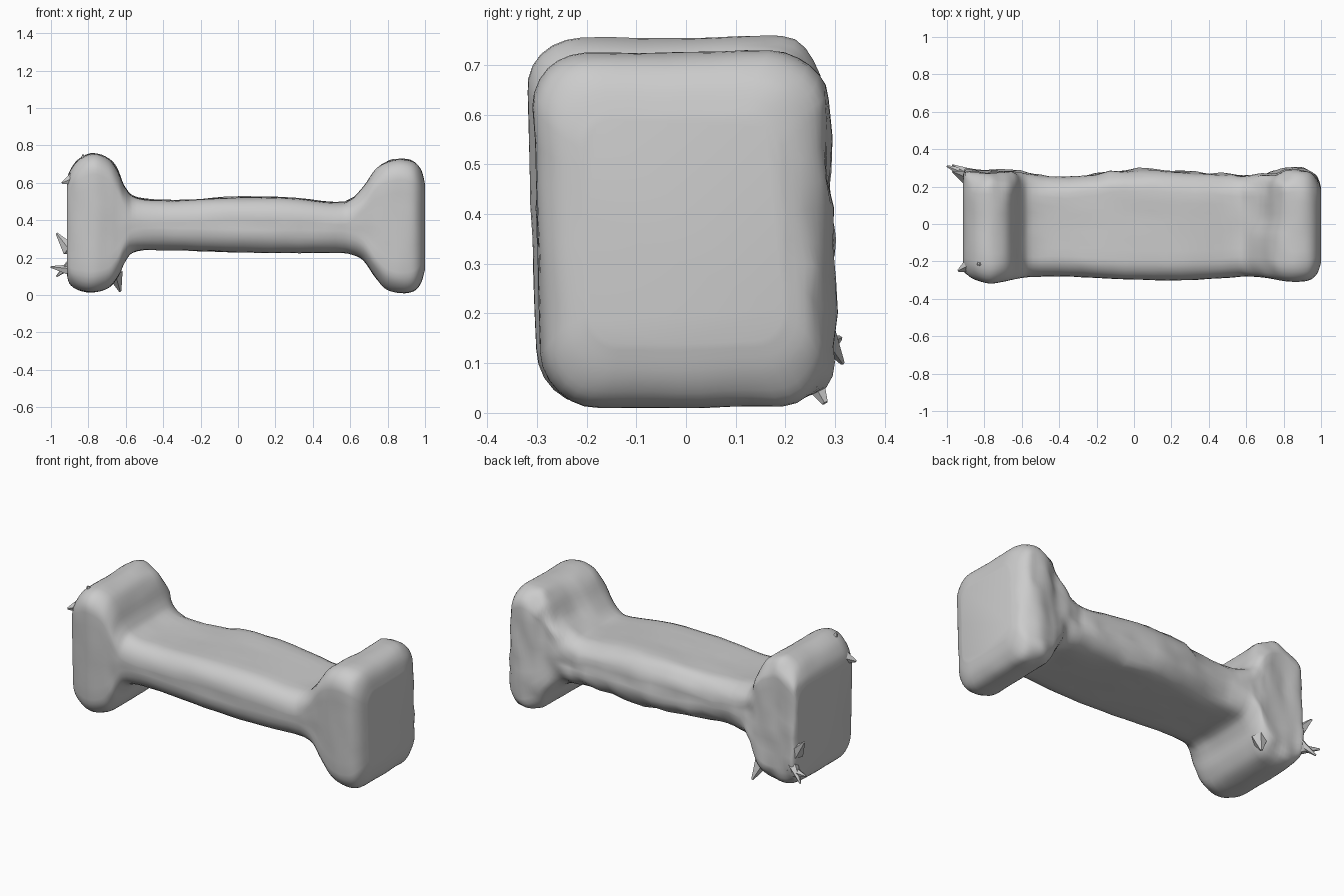
import bpy, bmesh, math
from mathutils import Vector, noise

if "Cube" in bpy.data.objects:
    bpy.data.objects.remove(bpy.data.objects["Cube"])

# Stations along the bone: x, top z, bottom z, front y, back y, corner radius
STATIONS = [
    (-0.915, 0.60, 0.11, -0.24, 0.26, 0.08),
    (-0.90, 0.66, 0.06, -0.26, 0.285, 0.09),
    (-0.85, 0.725, 0.025, -0.29, 0.285, 0.11),
    (-0.77, 0.755, 0.015, -0.31, 0.28, 0.11),
    (-0.69, 0.725, 0.04, -0.30, 0.28, 0.11),
    (-0.64, 0.655, 0.10, -0.29, 0.28, 0.11),
    (-0.60, 0.57, 0.185, -0.285, 0.275, 0.11),
    (-0.54, 0.52, 0.235, -0.28, 0.27, 0.11),
    (-0.35, 0.505, 0.24, -0.28, 0.25, 0.11),
    (-0.05, 0.52, 0.23, -0.295, 0.29, 0.11),
    (0.25, 0.52, 0.225, -0.30, 0.28, 0.11),
    (0.52, 0.495, 0.225, -0.285, 0.265, 0.11),
    (0.60, 0.51, 0.22, -0.28, 0.26, 0.11),
    (0.67, 0.58, 0.185, -0.28, 0.26, 0.11),
    (0.73, 0.665, 0.10, -0.285, 0.27, 0.11),
    (0.79, 0.71, 0.035, -0.295, 0.285, 0.11),
    (0.87, 0.725, 0.01, -0.30, 0.295, 0.11),
    (0.94, 0.71, 0.02, -0.29, 0.28, 0.11),
    (0.98, 0.665, 0.07, -0.255, 0.245, 0.10),
    (1.00, 0.59, 0.14, -0.20, 0.19, 0.06),
]
STEPS, SIDE, CORNER = 4, 7, 6


def spline(i, t):
    """Catmull-Rom interpolation of the station rows."""
    n = len(STATIONS) - 1
    rows = [STATIONS[min(max(i + k, 0), n)] for k in (-1, 0, 1, 2)]
    return [0.5 * (2 * b + (c - a) * t + (2 * a - 5 * b + 4 * c - d) * t * t
                   + (3 * b - a - 3 * c + d) * t ** 3) for a, b, c, d in zip(*rows)]


def section(x, top, bottom, front, back, r):
    """Rounded rectangle in the yz plane with evenly divided sides."""
    r = min(r, (top - bottom) * 0.48)
    arcs = []
    for k, (cy, cz) in enumerate([(back - r, top - r), (front + r, top - r),
                                  (front + r, bottom + r), (back - r, bottom + r)]):
        arcs.append([Vector((x, cy + r * math.cos(a), cz + r * math.sin(a)))
                     for a in [math.pi / 2 * (k + j / CORNER) for j in range(CORNER + 1)]])
    pts = []
    for k, arc in enumerate(arcs):
        pts += arc
        pts += [arc[-1].lerp(arcs[(k + 1) % 4][0], j / SIDE) for j in range(1, SIDE)]
    return pts


def weather(p):
    """Slight lean, worn notch in the right knob and a lumpy back."""
    y, z = p.y, p.z
    q = Vector((p.x, y - 0.035 * (z - 0.37), z + 0.03 * max(y, 0)))
    if 0.6 < p.x < 0.85 and z > 0.5 and y > -0.05:
        q.x += 0.045 * min(1, (y + 0.05) / 0.08) * min(1, (z - 0.5) / 0.06) * (0.85 - p.x) / 0.25
    rough = 0.004 + 0.012 * min(1, max(0, (y - 0.12) / 0.12))
    lump = noise.noise_vector(p * 11) * rough
    lump.x *= 0.0 if abs(p.x) > 0.9 else 0.5
    return q + lump


def make_object(name, bm):
    bmesh.ops.recalc_face_normals(bm, faces=bm.faces[:])
    mesh = bpy.data.meshes.new(name)
    bm.to_mesh(mesh)
    bm.free()
    ob = bpy.data.objects.new(name, mesh)
    bpy.context.collection.objects.link(ob)
    return ob


# Bone body: lofted sections with flat end faces
bm = bmesh.new()
rows = [spline(i, t / STEPS) for i in range(len(STATIONS) - 1) for t in range(STEPS)]
rows.append(list(STATIONS[-1]))
rings = [[bm.verts.new(weather(p)) for p in section(*row)] for row in rows]
for a, b in zip(rings, rings[1:]):
    for j in range(len(a)):
        k = (j + 1) % len(a)
        bm.faces.new((a[j], a[k], b[k], b[j]))
bm.faces.new(rings[0])
bm.faces.new(rings[-1])
body = make_object("bone_body", bm)
bpy.context.view_layer.objects.active = body
body.select_set(True)
bpy.ops.object.shade_smooth_by_angle(angle=math.radians(40))


# Torn splinters around the worn left knob
def splinter(name, base, tip, radius):
    base, tip = Vector(base), Vector(tip)
    axis = tip - base
    bm = bmesh.new()
    bmesh.ops.create_cone(bm, cap_ends=True, segments=5, radius1=radius,
                          radius2=radius * 0.15, depth=axis.length)
    rot = axis.to_track_quat('Z', 'Y')
    for v in bm.verts:
        v.co = rot @ v.co + (base + tip) / 2
    make_object(name, bm)


for i, (base, tip, radius) in enumerate([
    ((-0.88, 0.26, 0.13), (-1.00, 0.31, 0.15), 0.035),
    ((-0.89, 0.27, 0.17), (-0.97, 0.315, 0.10), 0.03),
    ((-0.90, 0.25, 0.24), (-0.97, 0.28, 0.33), 0.04),
    ((-0.88, -0.22, 0.62), (-0.94, -0.25, 0.60), 0.04),
    ((-0.82, -0.20, 0.69), (-0.83, -0.22, 0.75), 0.035),
    ((-0.66, 0.23, 0.12), (-0.63, 0.28, 0.02), 0.045),
]):
    splinter(f"splinter_{i + 1}", base, tip, radius)
